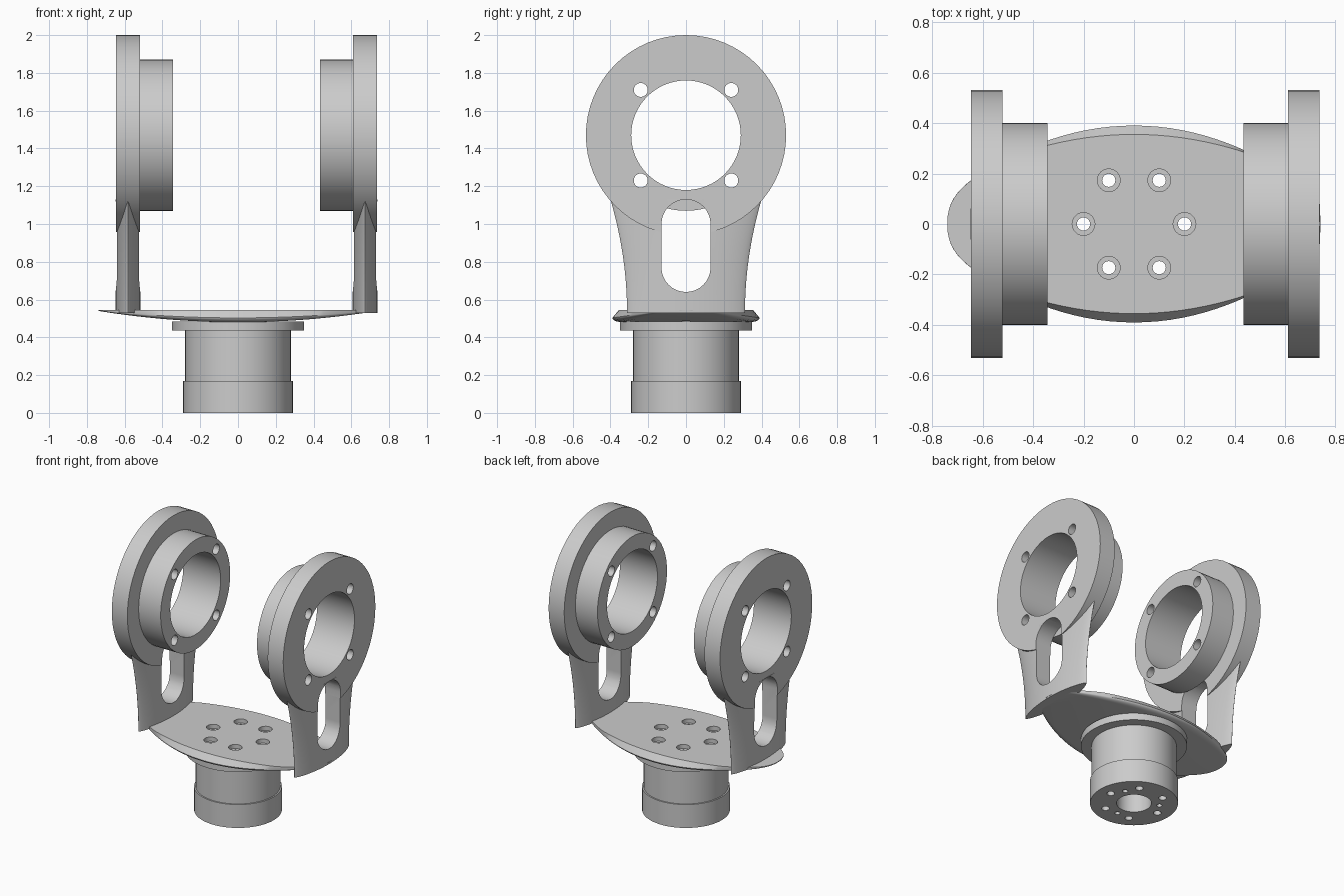
import bpy, bmesh, math
from mathutils import Matrix, Vector

cube = bpy.data.objects.get("Cube")
if cube:
    bpy.data.objects.remove(cube)

grey = bpy.data.materials.new("light grey")
grey.use_nodes = True
COLOUR = (0.6, 0.6, 0.6, 1)
grey.diffuse_color = COLOUR
grey.node_tree.nodes["Principled BSDF"].inputs["Base Color"].default_value = COLOUR

MID = 0.045          # the two uprights mirror about this x
HUB_Z = 1.47
HUB = (HUB_Z, 0)


def make(name, bm):
    bmesh.ops.recalc_face_normals(bm, faces=bm.faces)
    mesh = bpy.data.meshes.new(name)
    bm.to_mesh(mesh)
    bm.free()
    mesh.materials.append(grey)
    ob = bpy.data.objects.new(name, mesh)
    bpy.context.collection.objects.link(ob)
    return ob


def loft(name, rings):
    """Skin a list of equal-length closed rings and cap the ends."""
    bm = bmesh.new()
    rows = [[bm.verts.new(p) for p in ring] for ring in rings]
    n = len(rows[0])
    for a, b in zip(rows, rows[1:]):
        for i in range(n):
            j = (i + 1) % n
            bm.faces.new((a[i], a[j], b[j], b[i]))
    bm.faces.new(rows[0])
    bm.faces.new(rows[-1])
    return make(name, bm)


def circle(r, z, n):
    return [(r * math.cos(math.tau * i / n), r * math.sin(math.tau * i / n), z)
            for i in range(n)]


def lathe(name, profile, n=64):
    return loft(name, [circle(r, z, n) for r, z in profile])


def rod_z(x, y, r, z0, z1, n=24):
    ob = lathe("cutter", [(r, z0), (r, z1)], n)
    ob.data.transform(Matrix.Translation((x, y, 0)))
    return ob


def rod_x(y, z, r, x0, x1, n=64):
    ob = lathe("cutter", [(r, x0), (r, x1)], n)
    ob.data.transform(Matrix.Translation((0, y, z)) @ Matrix.Rotation(math.pi / 2, 4, "Y"))
    return ob


def cut(ob, cutters):
    """Subtract every cutter from the object, then discard the cutters."""
    bpy.context.view_layer.objects.active = ob
    for c in cutters:
        c.hide_render = True
        mod = ob.modifiers.new("cut", "BOOLEAN")
        mod.operation, mod.solver, mod.object = "DIFFERENCE", "EXACT", c
        bpy.ops.object.modifier_apply(modifier=mod.name)
        bpy.data.objects.remove(c)


def smooth(ob):
    bpy.ops.object.select_all(action="DESELECT")
    ob.select_set(True)
    bpy.context.view_layer.objects.active = ob
    bpy.ops.object.shade_smooth_by_angle(angle=math.radians(30))


def polar(r, degrees):
    a = math.radians(degrees)
    return r * math.cos(a), r * math.sin(a)


# Pedestal: stepped column with a collar under the plate
pedestal = lathe("pedestal", [(0.29, 0), (0.29, 0.17), (0.28, 0.17), (0.28, 0.435),
                              (0.35, 0.435), (0.35, 0.485)])
bolts = [polar(0.2, 60 * i) for i in range(6)]
pins = [polar(0.17, a) for a in (30, 150, 270)]
cut(pedestal, [rod_z(0, 0, 0.115, -0.1, 0.42, 48)]
    + [rod_z(x, y, 0.026, -0.1, 0.6) for x, y in bolts]
    + [rod_z(x, y, 0.018, -0.1, 0.12) for x, y in pins])
smooth(pedestal)


# Base plate: flat top, rounded belly, leaf-shaped outline
def plate_ring(t):
    x, k = 0.74 * t, 1 - t * t
    wide = 0.39 * k ** (0.7 - 0.23 * t ** 4)
    top = min(0.995 * wide, 0.355 - 0.37 * x * x)
    z_wide, z_low = 0.543 - 0.04 * k, 0.54 - 0.06 * k
    half = [(top, 0.545)]
    for i in range(6):
        a = math.pi / 2 * i / 5
        half.append((wide * (0.86 + 0.14 * math.cos(a)),
                     z_wide - (z_wide - z_low) * math.sin(a)))
    return [(x, y, z) for y, z in half] + [(x, -y, z) for y, z in reversed(half)]


STEPS = 48
plate = loft("base_plate", [plate_ring(0.9995 * math.sin(math.pi * (i / STEPS - 0.5)))
                            for i in range(STEPS + 1)])
cut(plate, [rod_z(x, y, 0.026, 0.4, 0.7) for x, y in bolts]
    + [rod_z(x, y, 0.045, 0.515, 0.7) for x, y in bolts])
smooth(plate)


# Arm: lens-shaped section flaring towards the bearing ring
def arm_ring(cx, s):
    z, w, n = 0.53 + 0.6 * s, 0.312 + 0.088 * s * s, 24
    ring = []
    for i in range(2 * n):
        u = math.cos(math.pi * i / n)
        side = 1 if i < n else -1
        h = 0.0655 * max(0, 1 - u * u) ** 0.75
        ring.append((cx + side * h, w * u, z))
    return ring


def slot(cx):
    """Rounded slot running through an arm."""
    pts = []
    for i in range(34):
        a = math.pi * (i % 17) / 16 + (math.pi if i > 16 else 0)
        centre = 1.0 if i < 17 else 0.77
        pts.append((0.13 * math.cos(a), centre + 0.13 * math.sin(a)))
    return loft("cutter", [[(cx + d, y, z) for y, z in pts] for d in (-0.1, 0.1)])


def bores(x0, x1):
    """Main bore and four screw holes through a bearing ring."""
    out = [rod_x(0, HUB_Z, 0.29, x0, x1)]
    for a in (45, 135, 225, 315):
        dy, dz = polar(0.339, a)
        out.append(rod_x(dy, HUB_Z + dz, 0.037, x0, x1, 24))
    return out


for name, s in (("left", 1), ("right", -1)):
    cx = MID + s * 0.6275
    inner, face, outer = (MID + s * d for d in (0.388, 0.565, 0.69))
    lo, hi = min(inner, outer) - 0.1, max(inner, outer) + 0.1

    flange = rod_x(0, HUB_Z, 0.53, min(face, outer), max(face, outer))
    flange.name = name + "_flange"
    cut(flange, bores(lo, hi) + [slot(cx)])
    smooth(flange)

    boss = rod_x(0, HUB_Z, 0.4, min(inner, face), max(inner, face))
    boss.name = name + "_boss"
    cut(boss, bores(lo, hi))
    smooth(boss)

    arm = loft(name + "_arm", [arm_ring(cx, i / 12) for i in range(13)])
    cut(arm, [slot(cx)])
    smooth(arm)
